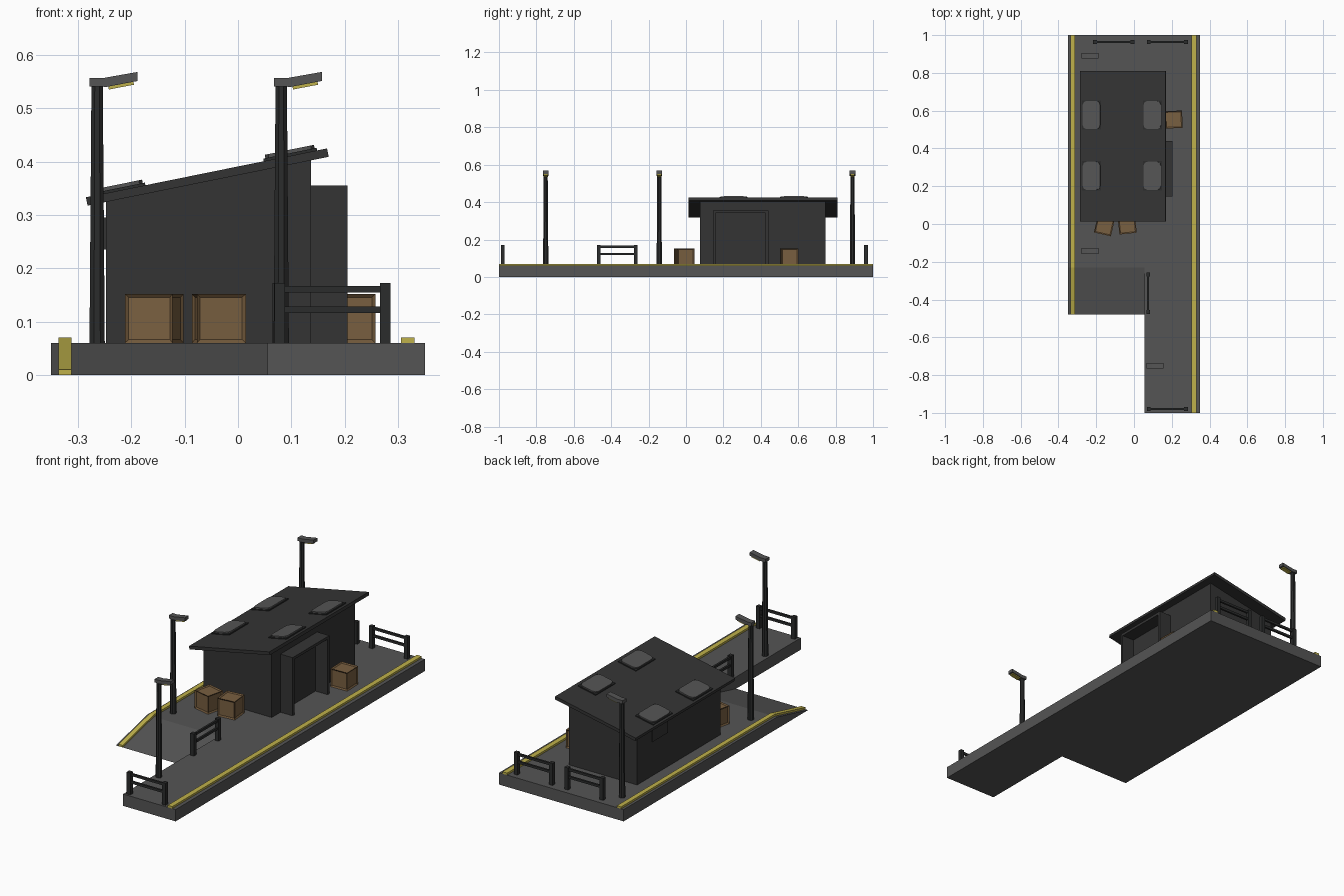
import bpy, bmesh, math
from mathutils import Matrix, Vector

cube = bpy.data.objects.get("Cube")
if cube:
    bpy.data.objects.remove(cube, do_unlink=True)


def material(name, r, g, b):
    m = bpy.data.materials.new(name)
    m.use_nodes = True
    m.diffuse_color = (r, g, b, 1)
    m.node_tree.nodes["Principled BSDF"].inputs["Base Color"].default_value = (r, g, b, 1)
    return m


CONCRETE = material("concrete_grey", .09, .09, .09)
WALL = material("charcoal", .034, .034, .034)
METAL = material("dark_metal", .024, .025, .025)
YELLOW = material("safety_yellow", .52, .44, .07)
WOOD = material("crate_wood", .19, .115, .052)
TRIM = material("crate_trim", .16, .095, .042)


def finish(name, bm, *mats):
    bmesh.ops.recalc_face_normals(bm, faces=bm.faces)
    mesh = bpy.data.meshes.new(name)
    bm.to_mesh(mesh)
    bm.free()
    for m in mats:
        mesh.materials.append(m)
    ob = bpy.data.objects.new(name, mesh)
    bpy.context.collection.objects.link(ob)
    return ob


def box(name, centre, size, mat, tilt=0, corner=0):
    """Box tilted about y, optionally with its vertical corners rounded."""
    bm = bmesh.new()
    bmesh.ops.create_cube(bm, size=1)
    bmesh.ops.scale(bm, vec=size, verts=bm.verts)
    if corner:
        upright = [e for e in bm.edges if abs(e.verts[0].co.z - e.verts[1].co.z) > size[2] / 2]
        bmesh.ops.bevel(bm, geom=upright, offset=corner, segments=2, profile=.5, affect='EDGES')
    bm.transform(Matrix.Translation(centre) @ Matrix.Rotation(-tilt, 4, 'Y'))
    return finish(name, bm, mat)


def prism(name, points, axis, lo, hi, mat):
    """Extrude a side profile (x, z) along y, or (y, z) along x."""
    bm = bmesh.new()
    place = (lambda a, b: (lo, a, b)) if axis == 'x' else (lambda a, b: (a, lo, b))
    face = bm.faces.new([bm.verts.new(place(a, b)) for a, b in points])
    out = bmesh.ops.extrude_face_region(bm, geom=[face])
    step = Vector((hi - lo, 0, 0)) if axis == 'x' else Vector((0, hi - lo, 0))
    bmesh.ops.translate(bm, vec=step, verts=[v for v in out["geom"] if isinstance(v, bmesh.types.BMVert)])
    return finish(name, bm, mat)


# Platform slab: stepped outline with a ramp down on the right-hand side
FLOOR, SIDE, STEP = .06, .35, .055
RAMP_TOP, RAMP_END = -.23, -.48
bm = bmesh.new()
outline = [(-SIDE, 1), (SIDE, 1), (SIDE, -1), (STEP, -1), (STEP, RAMP_END), (-SIDE, RAMP_END)]
low = [bm.verts.new((x, y, 0)) for x, y in outline]
high = [bm.verts.new((x, max(y, RAMP_TOP) if i > 3 else y, FLOOR)) for i, (x, y) in enumerate(outline)]
bm.faces.new(low)
bm.faces.new(high)
for i in range(3):
    bm.faces.new((low[i], low[i + 1], high[i + 1], high[i]))
bm.faces.new((low[3], low[4], high[4], high[3]))
bm.faces.new((low[4], low[5], high[5], high[4]))
bm.faces.new((low[5], low[0], high[0], high[5]))
finish("platform", bm, CONCRETE)

# Yellow edge strips
box("left_edge_strip", (.318, 0, FLOOR + .005), (.026, 2, .01), YELLOW)
prism("right_edge_strip", [(1, FLOOR), (RAMP_TOP, FLOOR), (RAMP_END, 0), (RAMP_END, .01),
                           (RAMP_TOP, .07), (1, .07)], 'x', -.336, -.312, YELLOW)

# Shelter walls, door porch and side vent
prism("shelter_walls", [(-.247, FLOOR), (.137, FLOOR), (.137, .406), (-.247, .328)],
      'y', .075, .745, WALL)
Y0, Y1, T = .145, .44, .014
prism("door_porch", [(Y0, FLOOR), (Y0, .355), (Y1, .355), (Y1, FLOOR), (Y1 - T, FLOOR),
                     (Y1 - T, .341), (Y0 + T, .341), (Y0 + T, FLOOR)], 'x', .137, .205, WALL)
box("side_vent", (-.249, .565, .265), (.006, .125, .06), WALL)

# Sloping roof with four raised skylights
TILT = .2
ROOF = Vector((-.0575, .412, .371))
normal = Vector((-math.sin(TILT), 0, math.cos(TILT)))
box("roof", ROOF, (.461, .797, .016), WALL, TILT)
for x in (-.222, .1):
    for y in (.255, .577):
        spot = Vector((x, y, ROOF.z + (x - ROOF.x) * math.tan(TILT)))
        box("skylight_frame", spot + normal * .010, (.102, .156, .006), METAL, TILT)
        box("skylight_pane", spot + normal * .013, (.094, .15, .013), CONCRETE, TILT, .022)

# Lamp posts
for x, y in ((-.264, .89), (-.264, -.143), (.081, -.75)):
    bm = bmesh.new()
    bmesh.ops.create_cone(bm, cap_ends=True, segments=8, radius1=.0155, radius2=.0115, depth=.485,
                          matrix=Matrix.Translation((x, y, FLOOR + .2425)) @ Matrix.Rotation(math.pi / 8, 4, 'Z'))
    finish("lamp_post", bm, METAL)
    head = [(-.014, .541), (.018, .54), (.076, .551), (.076, .568), (.014, .557), (-.014, .557)]
    prism("lamp_head", [(x + a, z) for a, z in head], 'y', y - .015, y + .015, CONCRETE)
    light = [(.022, .535), (.069, .544), (.068, .55), (.021, .541)]
    prism("lamp_light", [(x + a, z) for a, z in light], 'y', y - .011, y + .011, YELLOW)


def fence(x, y, along_y=False):
    """Two posts and two rails, centred on x, y."""
    def part(name, offset, z, length, width, height):
        centre = (x, y + offset, z) if along_y else (x + offset, y, z)
        size = (width, length, height) if along_y else (length, width, height)
        box(name, centre, size, METAL)
    for side in (-1, 1):
        part("fence_post", side * .099, .116, .02, .02, .112)
    for z in (.1225, .161):
        part("fence_rail", 0, z, .18, .01, .012)


fence(.177, -.98)
fence(.177, .963)
fence(-.107, .963)
fence(.075, -.367, True)

# Wooden crates with recessed panels
for x, y, turn in ((-.157, -.01, -13), (-.036, -.005, 6), (.21, .553, 2)):
    bm = bmesh.new()
    bmesh.ops.create_cube(bm, size=.092)
    panels = list(bm.faces)
    bmesh.ops.inset_individual(bm, faces=panels, thickness=.009, depth=-.005)
    for f in bm.faces:
        f.material_index = 1
    for f in panels:
        f.material_index = 0
    bm.transform(Matrix.Translation((x, y, FLOOR + .046)) @ Matrix.Rotation(math.radians(turn), 4, 'Z'))
    finish("crate", bm, WOOD, TRIM)
